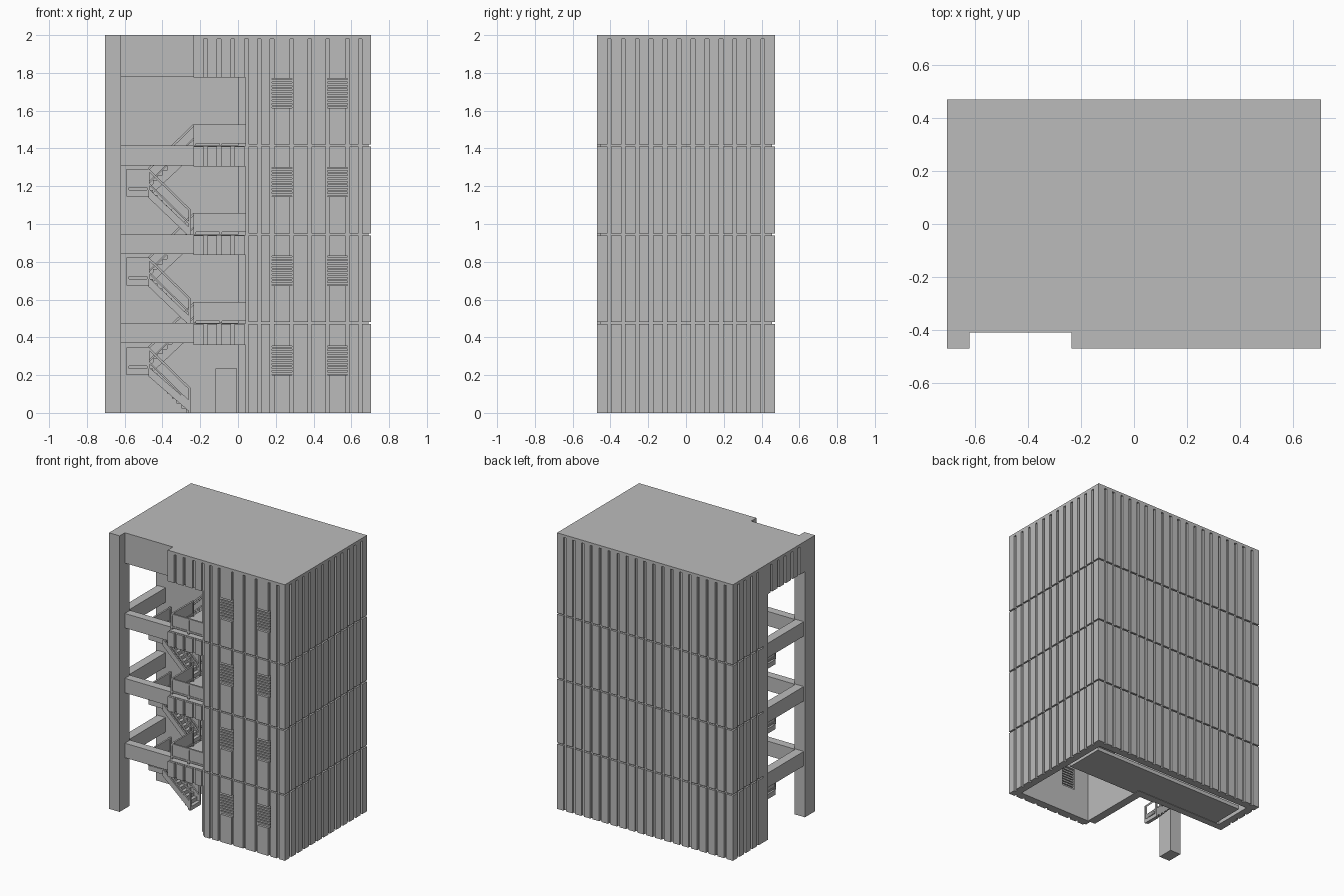
import bpy
import bmesh

cube = bpy.data.objects.get("Cube")
if cube:
    bpy.data.objects.remove(cube, do_unlink=True)

grey = bpy.data.materials.new("concrete grey")
grey.use_nodes = True
grey.diffuse_color = (0.5, 0.5, 0.5, 1)
grey.node_tree.nodes["Principled BSDF"].inputs["Base Color"].default_value = grey.diffuse_color

X, Y, TOP, STOREY = 0.705, 0.47, 2.0, 0.47
SKIN, WALL, GAP = 0.015, 0.06, 0.02
LEVELS = [0, 0.475, 0.945, 1.415]
CORRIDOR = 0.12           # outer end of the short side wall
BAY0, BAY1 = -0.235, 0.055  # open balcony bay
WINDOWS = [(0.18, 0.285), (0.475, 0.58)]


def box(x0, x1, y0, y1, z0, z1):
    return [(x0, z0), (x1, z0), (x1, z1), (x0, z1)], y0, y1


def slope(xa, za, xb, zb, h, y0, y1):
    """Sloping bar with vertical ends."""
    return [(xa, za), (xb, zb), (xb, zb + h), (xa, za + h)], y0, y1


def part(name, prisms):
    """One object from xz profiles extruded along y."""
    bm = bmesh.new()
    for pts, y0, y1 in prisms:
        near = [bm.verts.new((x, y0, z)) for x, z in pts]
        far = [bm.verts.new((x, y1, z)) for x, z in pts]
        bm.faces.new(near)
        bm.faces.new(far[::-1])
        for i in range(len(pts)):
            j = (i + 1) % len(pts)
            bm.faces.new((near[j], near[i], far[i], far[j]))
    bmesh.ops.recalc_face_normals(bm, faces=bm.faces)
    mesh = bpy.data.meshes.new(name)
    bm.to_mesh(mesh)
    bm.free()
    mesh.materials.append(grey)
    obj = bpy.data.objects.new(name, mesh)
    bpy.context.collection.objects.link(obj)


def ribs(side, a0, a1, z0, z1):
    """Vertical cladding boards along one face of the block."""
    n = max(1, round((a1 - a0) / 0.07))
    pitch = (a1 - a0 + GAP) / n
    out = []
    for i in range(n):
        a = a0 + i * pitch
        b = a + pitch - GAP
        out.append({
            "front": box(a, b, -Y, -Y + SKIN, z0, z1),
            "back": box(a, b, Y - SKIN, Y, z0, z1),
            "left": box(X - SKIN, X, a, b, z0, z1),
            "right": box(-X, -X + SKIN, a, b, z0, z1)}[side])
    return out


# Cladding boards, storey by storey, with a thin joint between storeys
back, left, right, front, spandrels = [], [], [], [], []
for k, z in enumerate(LEVELS):
    z0 = z + 0.005 if k else 0
    z1 = LEVELS[k + 1] - 0.005 if k < 3 else TOP - 0.01
    back += ribs("back", -X, X, z0, z1)
    left += ribs("left", -Y, Y, z0, z1)
    right += ribs("right", CORRIDOR, Y, z0, z1)
    spandrels += ribs("front", BAY0, BAY1 - GAP, z + 0.36, z1)
    for a, b in ((BAY1, 0.17), (0.295, 0.465), (0.59, X)):
        front += ribs("front", a, b, z0, z1)
    for a, b in WINDOWS:
        front += ribs("front", a + 0.01, b - 0.01, z0, z + 0.2)
        front += ribs("front", a + 0.01, b - 0.01, z + 0.355, z1)
right += ribs("right", -0.355, CORRIDOR - GAP, 1.78, TOP - 0.01)
part("back_cladding", back)
part("left_cladding", left)
part("right_cladding", right)
part("front_cladding", front)
part("spandrel_cladding", spandrels)

# Backing walls behind the boards
inner = Y - SKIN
part("back_wall", [box(-X + SKIN, X - SKIN, Y - WALL, inner, 0, TOP - 0.01)])
part("left_wall", [box(X - WALL, X - SKIN, -inner, inner, 0, TOP - 0.01)])
part("right_wall", [box(-X + SKIN, -X + WALL, CORRIDOR - 0.01, inner, 0, TOP - 0.01),
                    box(-X + SKIN, -X + 0.085, -0.36, CORRIDOR, 1.78, TOP - 0.01)])
part("corridor_wall", [box(-X, 0.03, CORRIDOR - 0.05, CORRIDOR, 0, TOP - 0.01)])
part("dividing_wall", [box(0, WALL, -0.41, CORRIDOR, 0, TOP - 0.01)])
part("corridor_door", [box(-0.12, -0.005, CORRIDOR - 0.058, CORRIDOR - 0.05, 0, 0.235)])

# Front wall pieces around the window openings, and spandrel backing
pieces = [box(a, b, -inner, -Y + WALL, 0, TOP - 0.01)
          for a, b in ((BAY1 - 0.015, 0.18), (0.285, 0.475), (0.58, X - SKIN))]
slats = []
for k, z in enumerate(LEVELS):
    upper = LEVELS[k + 1] if k < 3 else TOP - 0.01
    pieces.append(box(BAY0, BAY1, -inner, -Y + WALL, z + 0.36, upper - 0.002))
    for a, b in WINDOWS:
        pieces += [box(a, b, -inner, -Y + WALL, z, z + 0.2),
                   box(a, b, -inner, -Y + WALL, z + 0.355, upper)]
        # Louvre blades
        slats += [box(a, b, -inner - 0.005, -Y + WALL - 0.01, z + 0.204 + i * 0.0191,
                      z + 0.216 + i * 0.0191) for i in range(8)]
part("front_wall", pieces)
part("window_louvres", slats)

# Roof and floors
part("roof", [box(-X, X, -0.41, Y, TOP - 0.02, TOP),
              box(-X, -0.62, -Y, -0.41, TOP - 0.02, TOP),
              box(BAY0, X, -Y, -0.41, TOP - 0.02, TOP)])
floors = [box(-0.62, 0.62, CORRIDOR - 0.05, 0.36, 0.003, 0.03)]
for z in LEVELS[1:]:
    floors += [box(-X + WALL, X - WALL, CORRIDOR, Y - WALL, z - 0.07, z),
               box(0, X - WALL, -Y + WALL, CORRIDOR, z - 0.07, z),
               box(BAY0, 0, -Y + WALL, CORRIDOR, z - 0.05, z),
               box(BAY0, BAY0 + 0.05, -Y + WALL, CORRIDOR, z - 0.105, z)]
part("floor_slabs", floors)

# Corner column and stairwell beams
part("corner_column", [box(-X, -0.62, -Y, -0.355, 0, TOP - 0.002)])
beams = [box(-0.62, BAY0, -0.41, -0.35, 1.78, TOP - 0.01)]
for z in LEVELS[1:]:
    beams += [box(-0.66, BAY0, -0.41, -0.35, z - 0.105, z),
              box(-0.695, -0.63, -0.36, CORRIDOR - 0.04, z - 0.105, z)]
part("stairwell_beams", beams)


# Guard rails: frame with a thin infill panel
def guard_x(x0, x1, y, z, bays):
    w, t = (x1 - x0) / bays, 0.012
    out = [box(x0, x1, y - t / 2, y + t / 2, z + h, z + h + t) for h in (0.012, 0.1)]
    for i in range(bays + 1):
        px = x0 + i * w
        out.append(box(px - t / 2, px + t / 2, y - t / 2, y + t / 2, z, z + 0.112))
    out.append(box(x0, x1, y - 0.002, y + 0.002, z + 0.02, z + 0.105))
    return out


def guard_y(y0, y1, x, z):
    t = 0.012
    out = [box(x - t / 2, x + t / 2, y0, y1, z + h, z + h + t) for h in (0.012, 0.1)]
    out += [box(x - t / 2, x + t / 2, y - t / 2, y + t / 2, z, z + 0.112) for y in (y0, y1)]
    out.append(box(x - 0.002, x + 0.002, y0, y1, z + 0.02, z + 0.105))
    return out


rails = []
for z in LEVELS[1:]:
    rails += guard_x(BAY0 + 0.006, BAY1 - 0.01, -0.43, z, 2)
    rails += guard_y(-0.42, -0.19, BAY0 + 0.006, z)
part("balcony_rails", rails)

# Two-flight stairs: front flight up to the landing, rear flight back to the floor
FOOT, HEAD, OUTER = -0.25, -0.475, -0.59
FRONT, MID, REAR = -0.18, -0.06, 0.06
STEPS = 9
stairs, stair_rails = [], []
for z in LEVELS[:3]:
    half = z + STOREY / 2
    rise = STOREY / 2 / STEPS
    run = (FOOT - HEAD) / STEPS
    for i in range(STEPS):
        xa = FOOT - (i + 1) * run
        xb = HEAD + i * run
        zt = (i + 1) * rise
        stairs.append(box(xa, xa + run, FRONT, MID - 0.01, z + zt - 0.028, z + zt))
        stairs.append(box(xb, xb + run, MID + 0.01, REAR, half + zt - 0.028, half + zt))
    stairs.append(box(OUTER, HEAD, FRONT, REAR, half - 0.035, half))
    for y in (FRONT - 0.008, MID - 0.016):
        low = z if z == 0 else z - 0.02
        stairs.append(slope(HEAD, half - 0.04, FOOT, low, 0.05, y, y + 0.012))
        stair_rails += [slope(HEAD, half + 0.1, FOOT, z + 0.115, 0.016, y, y + 0.012),
                        slope(HEAD, half + 0.03, FOOT, z + 0.045, 0.012, y, y + 0.012),
                        box(FOOT - 0.012, FOOT, y, y + 0.012, z, z + 0.13)]
    for y in (MID + 0.004, REAR - 0.004):
        stairs.append(slope(HEAD, half - 0.04, BAY0, z + STOREY - 0.05, 0.05, y, y + 0.012))
        stair_rails += [slope(HEAD, half + 0.1, BAY0, z + STOREY + 0.1, 0.016, y, y + 0.012),
                        slope(HEAD, half + 0.03, BAY0, z + STOREY + 0.03, 0.012, y, y + 0.012)]
    stair_rails += guard_x(OUTER + 0.006, HEAD, FRONT, half, 1)
    stair_rails += guard_y(FRONT, REAR, OUTER + 0.006, half)
part("stairs", stairs)
part("stair_rails", stair_rails)
